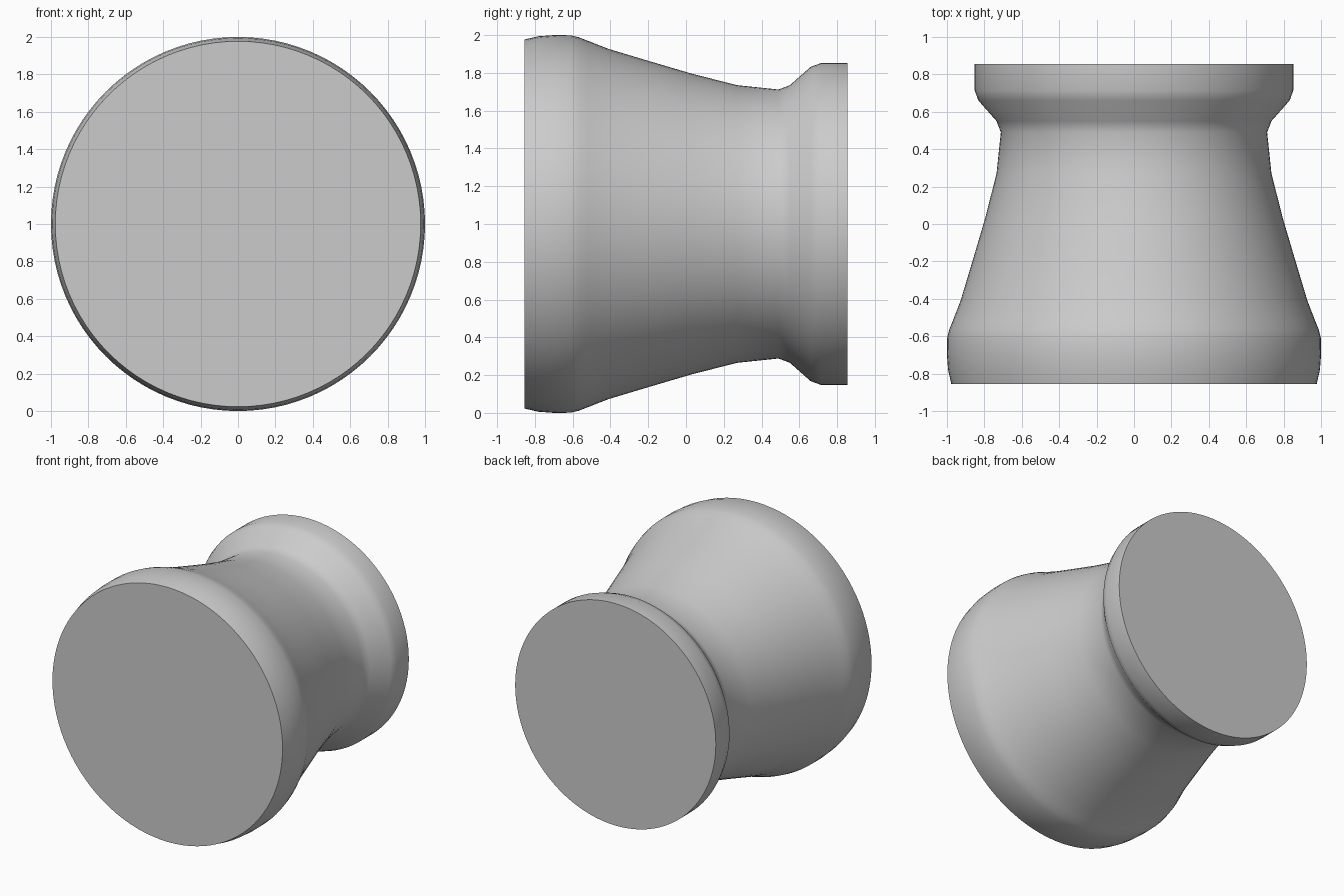
import bpy
import bmesh
from math import cos, sin, tau, radians

cube = bpy.data.objects.get("Cube")
if cube:
    bpy.data.objects.remove(cube, do_unlink=True)

# Single plain grey material
grey = bpy.data.materials.new("plain_grey")
grey.use_nodes = True
colour = (0.6, 0.6, 0.6, 1.0)
grey.diffuse_color = colour
grey.node_tree.nodes["Principled BSDF"].inputs["Base Color"].default_value = colour

SIDES = 96
CENTRE_Z = 1.0

# Profile from front rim to back collar: (y, radius)
PROFILE = [
    (-0.855, 0.977), (-0.78, 0.994), (-0.70, 1.0), (-0.61, 0.999),
    (-0.565, 0.988), (-0.52, 0.97), (-0.41, 0.927), (-0.2, 0.864),
    (0.03, 0.796), (0.27, 0.735), (0.49, 0.712), (0.55, 0.735),
    (0.66, 0.832), (0.715, 0.852), (0.855, 0.852),
]


def lathe(name, profile, material):
    """Turn a profile around the horizontal y axis and cap both ends."""
    bm = bmesh.new()
    rings = [
        [bm.verts.new((r * cos(tau * i / SIDES), y, CENTRE_Z + r * sin(tau * i / SIDES)))
         for i in range(SIDES)]
        for y, r in profile
    ]
    for a, b in zip(rings, rings[1:]):
        for i in range(SIDES):
            j = (i + 1) % SIDES
            bm.faces.new((a[i], a[j], b[j], b[i]))
    bm.faces.new(rings[0])
    bm.faces.new(rings[-1])
    bmesh.ops.recalc_face_normals(bm, faces=bm.faces[:])
    mesh = bpy.data.meshes.new(name)
    bm.to_mesh(mesh)
    bm.free()
    mesh.materials.append(material)
    obj = bpy.data.objects.new(name, mesh)
    bpy.context.collection.objects.link(obj)
    return obj


# Flared body with collar
body = lathe("flared_knob", PROFILE, grey)
bpy.ops.object.select_all(action="DESELECT")
body.select_set(True)
bpy.context.view_layer.objects.active = body
bpy.ops.object.shade_smooth_by_angle(angle=radians(50))
